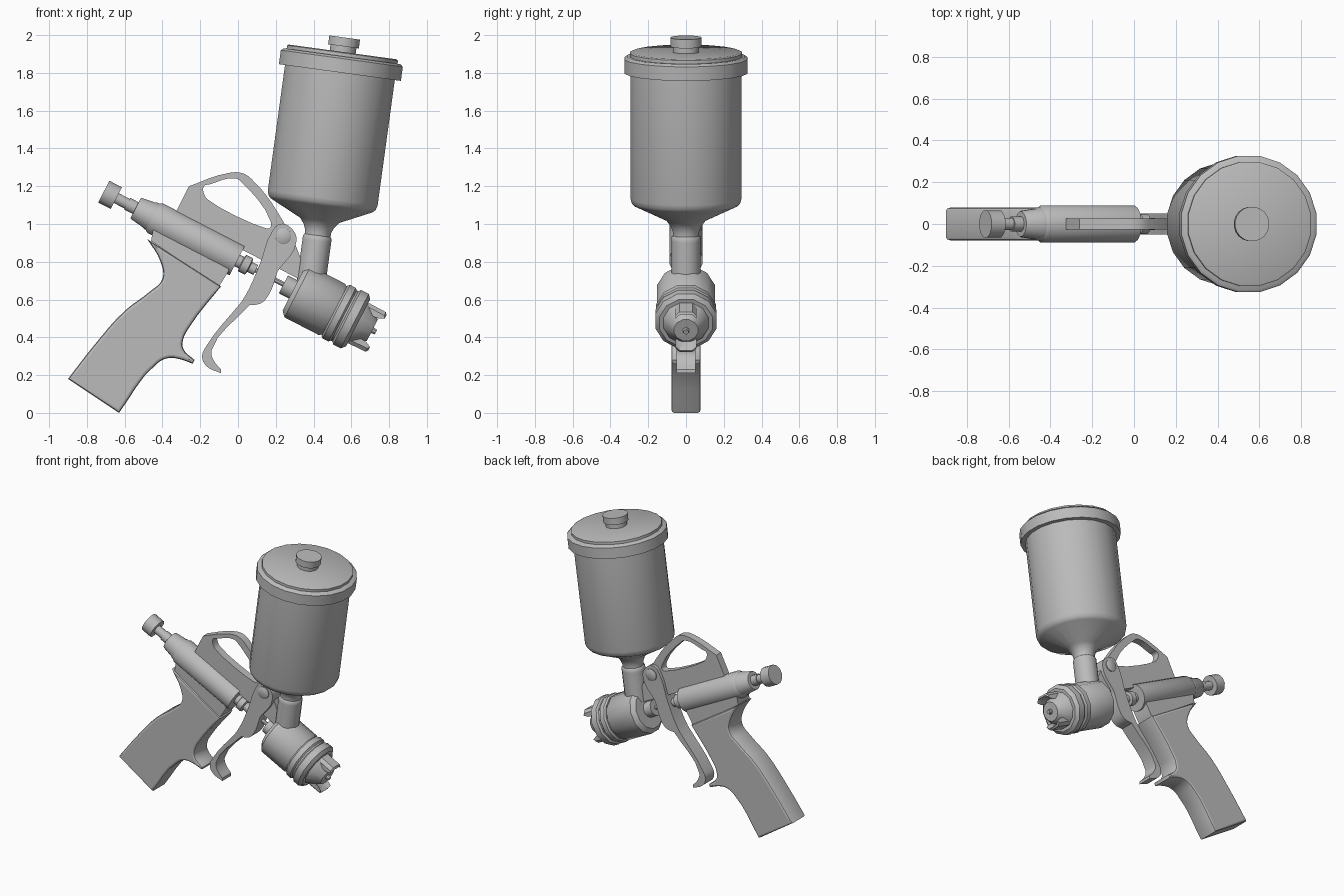
import bpy, bmesh, math
from mathutils import Vector, Matrix

cube = bpy.data.objects.get("Cube")
if cube:
    bpy.data.objects.remove(cube, do_unlink=True)

# One brushed grey metal for every part
metal = bpy.data.materials.new("grey metal")
metal.use_nodes = True
metal.diffuse_color = (0.5, 0.5, 0.5, 1)
metal.node_tree.nodes["Principled BSDF"].inputs["Base Color"].default_value = metal.diffuse_color

# Frames: each maps local z to the axis of the gun or of the cup
def axis_frame(x, z, tilt_degrees):
    return Matrix.Translation((x, 0, z)) @ Matrix.Rotation(math.radians(tilt_degrees), 4, 'Y')

GUN = axis_frame(-0.675, 1.153, 117.3)
CUP = axis_frame(0.42, 0.93, 7.8)


def finish(obj, angle=40):
    obj.data.materials.clear()
    obj.data.materials.append(metal)
    bpy.ops.object.select_all(action='DESELECT')
    obj.select_set(True)
    bpy.context.view_layer.objects.active = obj
    bpy.ops.object.shade_smooth_by_angle(angle=math.radians(angle))
    return obj


def mesh_object(name, bm, frame):
    bmesh.ops.recalc_face_normals(bm, faces=bm.faces[:])
    mesh = bpy.data.meshes.new(name)
    bm.to_mesh(mesh)
    bm.free()
    obj = bpy.data.objects.new(name, mesh)
    obj.matrix_world = frame
    bpy.context.collection.objects.link(obj)
    return finish(obj)


def lathe(name, frame, profile, sides):
    """Turn (radius, height) pairs around the frame axis and cap both ends."""
    bm = bmesh.new()
    rings = []
    for radius, height in profile:
        turns = [math.tau * (i + 0.5) / sides for i in range(sides)]
        rings.append([bm.verts.new((radius * math.cos(a), radius * math.sin(a), height)) for a in turns])
    for low, high in zip(rings, rings[1:]):
        for i in range(sides):
            j = (i + 1) % sides
            bm.faces.new((low[i], low[j], high[j], high[i]))
    bm.faces.new(rings[0])
    bm.faces.new(rings[-1])
    return mesh_object(name, bm, frame)


def plate(name, outlines, half_width, bevel=0.0):
    """Extrude side outlines across y; points marked with a third item are rounded."""
    curve = bpy.data.curves.new(name, 'CURVE')
    curve.dimensions = '2D'
    curve.fill_mode = 'BOTH'
    curve.resolution_u = 4
    curve.extrude = half_width - bevel
    curve.bevel_depth = bevel
    curve.bevel_resolution = 1
    curve.offset = -bevel
    for outline in outlines:
        spline = curve.splines.new('BEZIER')
        spline.bezier_points.add(len(outline) - 1)
        spline.use_cyclic_u = True
        for point, (x, z, *rounded) in zip(spline.bezier_points, outline):
            point.co = (x, z, 0)
            kind = 'AUTO' if rounded else 'VECTOR'
            point.handle_left_type = point.handle_right_type = kind
    obj = bpy.data.objects.new(name, curve)
    obj.rotation_euler.x = math.pi / 2
    bpy.context.collection.objects.link(obj)
    bpy.ops.object.select_all(action='DESELECT')
    obj.select_set(True)
    bpy.context.view_layer.objects.active = obj
    bpy.ops.object.convert(target='MESH')
    return finish(bpy.context.object)


R = True  # rounded outline point

# Paint cup with lid and knob
lathe("cup", CUP, [(0.07, 0), (0.07, 0.03), (0.082, 0.06), (0.105, 0.09), (0.275, 0.17),
                   (0.29, 0.185), (0.297, 0.21), (0.297, 0.9)], 20)
lathe("lid_rim", CUP, [(0.33, 0.88), (0.33, 0.955), (0.315, 0.967)], 20)
lathe("lid", CUP, [(0.3, 0.95), (0.3, 0.985), (0.29, 0.99)], 20)
lathe("lid_knob", CUP, [(0.07, 0.98), (0.07, 1.02), (0.083, 1.02), (0.083, 1.067)], 20)
lathe("cup_collar", CUP, [(0.06, -0.03), (0.078, -0.02), (0.078, 0), (0.07, 0.01)], 16)
lathe("cup_socket", CUP, [(0.078, -0.3), (0.078, -0.02)], 16)

# Rear air valve along the gun axis
lathe("rear_knob", GUN, [(0.067, -0.04), (0.067, 0.035)], 12)
lathe("rear_shaft", GUN, [(0.03, 0.03), (0.03, 0.1), (0.036, 0.1), (0.036, 0.17)], 12)
lathe("valve_cone", GUN, [(0.06, 0.15), (0.064, 0.155), (0.075, 0.23), (0.08, 0.24), (0.08, 0.27)], 16)
lathe("valve_body", GUN, [(0.08, 0.25), (0.09, 0.265), (0.09, 0.755)], 16)
lathe("gland", GUN, [(0.035, 0.75), (0.035, 0.78), (0.05, 0.785), (0.05, 0.825), (0.03, 0.83), (0.03, 0.865)], 12)
lathe("needle", GUN, [(0.014, 0.8), (0.014, 1.1)], 8)
lathe("needle_tube", GUN, [(0.055, 1.03), (0.055, 1.15)], 12)

# Spray head, threaded rings and air cap
lathe("head", GUN, [(0.13, 1.09), (0.158, 1.115), (0.158, 1.32), (0.15, 1.33), (0.15, 1.36)], 12)
lathe("head_ring", GUN, [(0.155, 1.335), (0.165, 1.345), (0.165, 1.38), (0.155, 1.39), (0.155, 1.41)], 12)
lathe("retaining_ring", GUN, [(0.155, 1.4), (0.168, 1.41), (0.168, 1.455), (0.145, 1.475)], 12)
lathe("air_cap", GUN, [(0.125, 1.47), (0.12, 1.485), (0.065, 1.56)], 12)
lathe("nozzle_tip", GUN, [(0.02, 1.55), (0.014, 1.582)], 8)

# Mirrored pair of air horns, tapered toward the spray
for side, name in ((-1, "upper_horn"), (1, "lower_horn")):
    bm = bmesh.new()
    loops = []
    for y, inset in ((-0.055, 0.02), (-0.035, 0), (0.035, 0), (0.055, 0.02)):
        section = [(0.06, 1.47), (0.12 - inset, 1.47), (0.118 - inset, 1.58), (0.105 - inset, 1.59), (0.09 - inset, 1.56)]
        loops.append([bm.verts.new((side * x, y, z)) for x, z in section])
    for a, b in zip(loops, loops[1:]):
        for i in range(len(a)):
            j = (i + 1) % len(a)
            bm.faces.new((a[i], a[j], b[j], b[i]))
    bm.faces.new(loops[0])
    bm.faces.new(loops[-1])
    mesh_object(name, bm, GUN)

# Frame plate with the hanging hook opening
plate("frame_hook", [
    [(-0.34, 1.04), (-0.26, 1.2), (-0.05, 1.27, R), (0.02, 1.27, R), (0.07, 1.24, R),
     (0.27, 0.96, R), (0.34, 0.8), (0.32, 0.71), (0.01, 0.87), (-0.26, 0.94)],
    [(-0.18, 1.16, R), (-0.18, 1.2, R), (-0.15, 1.21, R), (-0.01, 1.24, R), (0.02, 1.22, R),
     (0.17, 1.02, R), (0.17, 0.98, R), (0.14, 0.98, R), (-0.16, 1.13, R)]], 0.027)

# Grip, with a narrower mount under the valve body
plate("grip", [
    [(-0.48, 0.92), (-0.41, 0.8, R), (-0.4, 0.71, R), (-0.47, 0.64, R), (-0.6, 0.54, R),
     (-0.76, 0.36, R), (-0.9, 0.18), (-0.63, 0), (-0.43, 0.26, R), (-0.37, 0.29, R), (-0.31, 0.285, R),
     (-0.24, 0.26), (-0.23, 0.28), (-0.29, 0.34, R), (-0.29, 0.39, R), (-0.26, 0.45, R), (-0.09, 0.67)]],
    0.078, 0.015)
plate("grip_mount", [[(-0.45, 0.97), (-0.46, 0.91), (-0.1, 0.67), (-0.05, 0.75), (-0.05, 0.83)]], 0.065)

# Trigger and its pivot pin
plate("trigger", [
    [(0.18, 0.96, R), (0.22, 1, R), (0.28, 0.98, R), (0.31, 0.91, R), (0.21, 0.75), (0.16, 0.62, R),
     (0.12, 0.58, R), (0.06, 0.57), (-0.14, 0.33, R), (-0.13, 0.28, R), (-0.09, 0.23), (-0.09, 0.21),
     (-0.17, 0.25, R), (-0.19, 0.3, R), (-0.17, 0.35, R), (0.02, 0.59), (0.06, 0.66, R), (0.12, 0.8)]], 0.05)
pin = Matrix.Translation((0.24, 0, 0.935)) @ Matrix.Rotation(math.pi / 2, 4, 'X')
lathe("trigger_pin", pin, [(0.035, -0.062), (0.042, -0.057), (0.042, 0.057), (0.035, 0.062)], 16)
